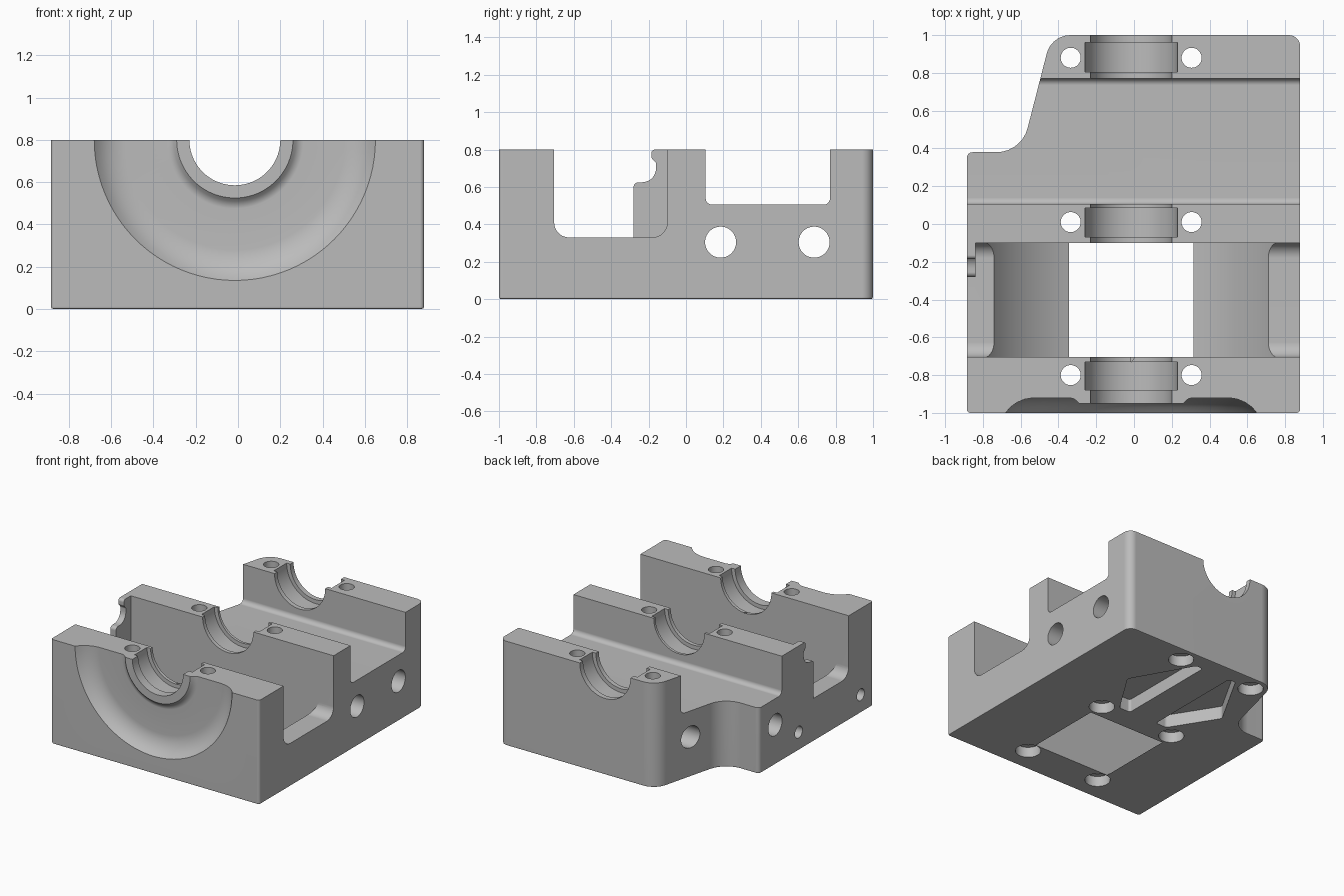
import bpy, bmesh, math
from mathutils import Vector, Matrix

cube = bpy.data.objects.get("Cube")
if cube:
    bpy.data.objects.remove(cube, do_unlink=True)

CX, TOP = -0.015, 0.8      # bearing axis

steel = bpy.data.materials.new("light grey metal")
steel.use_nodes = True
GREY = (0.5, 0.5, 0.5, 1)
steel.diffuse_color = GREY
bsdf = next(n for n in steel.node_tree.nodes if n.type == 'BSDF_PRINCIPLED')
bsdf.inputs["Base Color"].default_value = GREY


def finish(name, bm):
    bmesh.ops.recalc_face_normals(bm, faces=bm.faces)
    mesh = bpy.data.meshes.new(name)
    bm.to_mesh(mesh)
    bm.free()
    mesh.materials.append(steel)
    ob = bpy.data.objects.new(name, mesh)
    bpy.context.collection.objects.link(ob)
    return ob


def rounded(corners, n=7):
    """Polygon from (a, b, radius) corners, with arcs at the corners."""
    out = []
    for i, (a, b, r) in enumerate(corners):
        p = Vector((a, b))
        if not r:
            out.append(p)
            continue
        d1 = (Vector(corners[i - 1][:2]) - p).normalized()
        d2 = (Vector(corners[(i + 1) % len(corners)][:2]) - p).normalized()
        half = d1.angle(d2) / 2
        c = p + (d1 + d2).normalized() * r / math.sin(half)
        t = r / math.tan(half)
        v0, v1 = p + d1 * t - c, p + d2 * t - c
        for k in range(n + 1):
            f = k / n
            ang = math.pi - 2 * half
            v = (v0 * math.sin((1 - f) * ang) + v1 * math.sin(f * ang)) / math.sin(ang)
            out.append(c + v)
    return out


def circle(a, b, r, n=40):
    return [(a + r * math.cos(2 * math.pi * k / n),
             b + r * math.sin(2 * math.pi * k / n)) for k in range(n)]


def prism(name, pts, axis, lo, hi, base_bevel=0):
    """Extrude a 2D outline along an axis."""
    place = {'X': lambda a, b: (lo, a, b),
             'Y': lambda a, b: (a, lo, b),
             'Z': lambda a, b: (a, b, lo)}[axis]
    bm = bmesh.new()
    face = bm.faces.new([bm.verts.new(place(*p)) for p in pts])
    rim = list(face.edges)
    ext = bmesh.ops.extrude_face_region(bm, geom=[face], use_keep_orig=True)
    step = Vector([(hi - lo) * (axis == c) for c in 'XYZ'])
    bmesh.ops.translate(bm, vec=step, verts=[v for v in ext['geom']
                                             if isinstance(v, bmesh.types.BMVert)])
    if base_bevel:
        bmesh.ops.bevel(bm, geom=rim, offset=base_bevel, segments=2,
                        profile=0.5, affect='EDGES')
    return finish(name, bm)


def lathe(name, profile, steps=96):
    """Revolve (radius, y) points about the bearing axis."""
    bm = bmesh.new()
    vs = [bm.verts.new((CX + r, y, TOP)) for r, y in profile]
    es = [bm.edges.new(pair) for pair in zip(vs, vs[1:])]
    bmesh.ops.spin(bm, geom=vs + es, cent=(CX, 0, TOP), axis=(0, 1, 0),
                   angle=2 * math.pi, steps=steps, use_duplicate=False)
    bmesh.ops.remove_doubles(bm, verts=bm.verts, dist=1e-5)
    return finish(name, bm)


# Main block with a scooped rear corner
block = prism("bearing_block", rounded([
    (-0.885, -1, 0.02), (0.88, -1, 0.02), (0.88, 1, 0.06),
    (-0.437, 1, 0.13), (-0.596, 0.38, 0.17), (-0.885, 0.38, 0.03)]),
    'Z', 0, TOP, base_bevel=0.012)


def combine(tool, operation='DIFFERENCE'):
    mod = block.modifiers.new(tool.name, 'BOOLEAN')
    mod.operation, mod.solver, mod.object = operation, 'EXACT', tool
    bpy.ops.object.select_all(action='DESELECT')
    bpy.context.view_layer.objects.active = block
    block.select_set(True)
    bpy.ops.object.modifier_apply(modifier=mod.name)
    bpy.data.objects.remove(tool, do_unlink=True)


# Cross channels between the bearing walls
for y0, y1, floor, r in ((-0.705, -0.10, 0.33, 0.08), (0.105, 0.77, 0.505, 0.035)):
    combine(prism("channel", rounded([(y0, floor, r), (y1, floor, r),
                                      (y1, 1.1, 0), (y0, 1.1, 0)]), 'X', -1.1, 1.1))

# Round well that breaks through the base
combine(prism("well", circle(CX, TOP, 0.865, 128), 'Y', -0.705, -0.10))

# Stepped stop plate at the end of the front channel
plate = rounded([(-0.06, 0.30, 0), (-0.28, 0.30, 0), (-0.28, 0.625, 0.025),
                 (-0.16, 0.625, 0.075), (-0.16, 0.73, 0.02), (-0.185, 0.755, 0.015),
                 (-0.185, 0.80, 0.02), (-0.06, 0.80, 0)])
combine(prism("stop_plate", plate, 'X', -0.885, -0.838), 'UNION')

# Dished recess in the front face
combine(lathe("front_recess", [
    (0, -1.1), (0.665, -1.1), (0.665, -1), (0.64, -0.97), (0.605, -0.945),
    (0.565, -0.928), (0.52, -0.92), (0.325, -0.92), (0.305, -0.925),
    (0.29, -0.935), (0.275, -0.95), (0, -0.95)]))

# Shaft bore and bearing seats
combine(prism("shaft_bore", circle(CX, TOP, 0.215, 72), 'Y', -1.2, 1.2))
for y0, y1 in ((-0.88, -0.73), (-0.07, 0.085), (0.805, 0.96)):
    combine(prism("bearing_seat", circle(CX, TOP, 0.245, 72), 'Y', y0, y1))

# Cap bolt holes, counterbored from below
for x in (CX - 0.32, CX + 0.32):
    for y in (-0.80, 0.01, 0.88):
        combine(prism("bolt_hole", circle(x, y, 0.053), 'Z', -0.1, 1))
        combine(prism("counterbore", circle(x, y, 0.09), 'Z', -0.1, 0.08))

# Large cross holes and small blind holes in the left face
for y in (0.185, 0.685):
    combine(prism("cross_hole", circle(y, 0.305, 0.083), 'X', -1.2, 1.2))
for y in (-0.10, -0.85):
    combine(prism("blind_hole", circle(y, 0.14, 0.045), 'X', -1.2, -0.66))

# Mirrored lightening pockets in the underside
for side in (-1, 1):
    outline = rounded([(0.12, 0.08, 0.02), (0.215, 0.08, 0.03), (0.435, 0.43, 0.03),
                       (0.18, 0.88, 0.02), (0.12, 0.88, 0.02)], 4)
    combine(prism("base_pocket", [(CX + side * a, b) for a, b in outline],
                  'Z', -0.1, 0.1))

# Smooth the curves, keep machined edges crisp
bpy.ops.object.select_all(action='DESELECT')
block.select_set(True)
bpy.context.view_layer.objects.active = block
bpy.ops.object.shade_smooth_by_angle(angle=math.radians(30))
normals = block.modifiers.new("weighted_normals", 'WEIGHTED_NORMAL')
normals.keep_sharp = True
